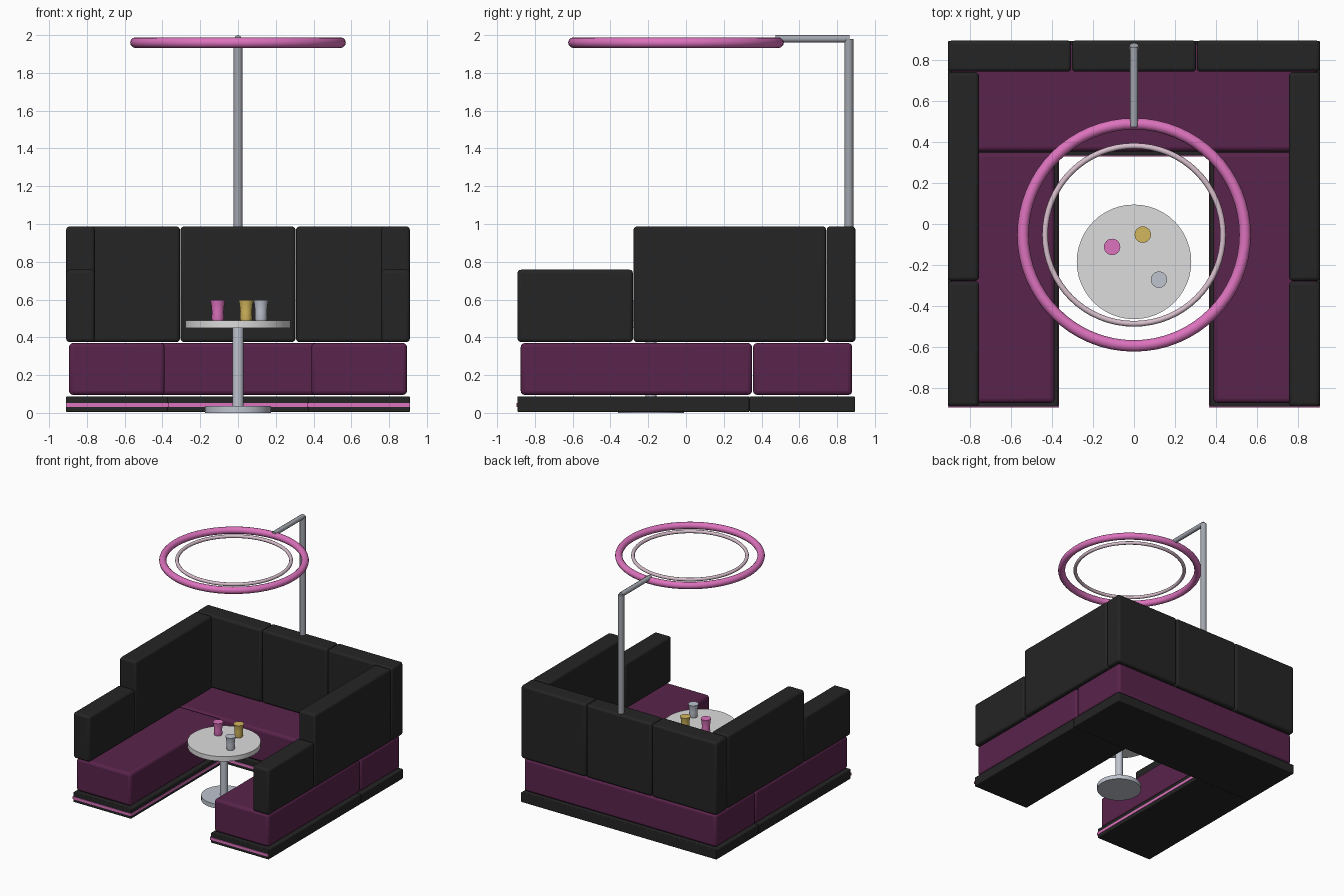
import bpy, math

if "Cube" in bpy.data.objects:
    bpy.data.objects.remove(bpy.data.objects["Cube"])


def material(name, rgb):
    m = bpy.data.materials.new(name)
    m.diffuse_color = (*rgb, 1)
    m.use_nodes = True
    m.node_tree.nodes["Principled BSDF"].inputs["Base Color"].default_value = m.diffuse_color
    return m


CHARCOAL = material("charcoal", (0.018, 0.018, 0.018))
PLUM = material("plum", (0.1, 0.017, 0.07))
PINK = material("neon pink", (0.72, 0.17, 0.51))
PALE = material("pale pink", (0.68, 0.52, 0.6))
STEEL = material("steel", (0.36, 0.38, 0.42))
WHITE = material("table white", (0.72, 0.72, 0.72))
GOLD = material("gold", (0.65, 0.47, 0.11))
SILVER = material("silver", (0.52, 0.55, 0.62))


def finish(name, mat):
    o = bpy.context.object
    o.name = name
    o.data.materials.append(mat)
    return o


def smooth(angle=40):
    bpy.ops.object.shade_smooth_by_angle(angle=math.radians(angle))


def box(name, x, y, z, mat, bevel=0.0):
    """Box from (min, max) ranges with optional rounded edges."""
    bpy.ops.mesh.primitive_cube_add(
        size=1, location=[(r[0] + r[1]) / 2 for r in (x, y, z)])
    o = finish(name, mat)
    o.scale = [r[1] - r[0] for r in (x, y, z)]
    bpy.ops.object.transform_apply(location=False, rotation=False, scale=True)
    if bevel:
        b = o.modifiers.new("rounded edges", 'BEVEL')
        b.width, b.segments = bevel, 3
        smooth()
    return o


def pair(name, x, y, z, mat, bevel=0.0):
    """The same box on the right and, mirrored, on the left."""
    box("right_" + name, x, y, z, mat, bevel)
    box("left_" + name, (-x[1], -x[0]), y, z, mat, bevel)


def rod(name, r, z0, z1, x, y, mat, sides=32):
    bpy.ops.mesh.primitive_cylinder_add(
        vertices=sides, radius=r, depth=z1 - z0, location=(x, y, (z0 + z1) / 2))
    o = finish(name, mat)
    smooth(50)
    return o


def ring(name, major, minor, mat):
    bpy.ops.mesh.primitive_torus_add(
        major_radius=major, minor_radius=minor, major_segments=64,
        minor_segments=12, location=(0, -0.053, 1.96))
    finish(name, mat)
    smooth(60)


def lathe(name, profile, x, y, mat, sides=24):
    """Solid of revolution from (radius, z) points, closed at both ends."""
    verts, faces = [], []
    for r, z in profile:
        for i in range(sides):
            a = 2 * math.pi * i / sides
            verts.append((r * math.cos(a), r * math.sin(a), z))
    for k in range(len(profile) - 1):
        for i in range(sides):
            j = (i + 1) % sides
            faces.append((k * sides + i, k * sides + j,
                          (k + 1) * sides + j, (k + 1) * sides + i))
    faces.append(tuple(reversed(range(sides))))
    faces.append(tuple(range(len(verts) - sides, len(verts))))
    mesh = bpy.data.meshes.new(name)
    mesh.from_pydata(verts, [], faces)
    o = bpy.data.objects.new(name, mesh)
    bpy.context.collection.objects.link(o)
    o.location = (x, y, 0)
    bpy.context.view_layer.objects.active = o
    bpy.ops.object.select_all(action='DESELECT')
    o.select_set(True)
    finish(name, mat)
    smooth()


# Plinth in a U shape
BASE_Z = (0.005, 0.087)
pair("plinth", (0.37, 0.91), (-0.893, 0.335), BASE_Z, CHARCOAL, 0.006)
box("back_plinth", (-0.91, 0.91), (0.335, 0.895), BASE_Z, CHARCOAL, 0.006)

# Light strips along the front and the inside of the plinth
STRIP_Z = (0.031, 0.053)
pair("front_light_strip", (0.367, 0.91), (-0.898, -0.892), STRIP_Z, PINK)
pair("inner_light_strip", (0.366, 0.372), (-0.893, 0.335), STRIP_Z, PINK)
box("back_light_strip", (-0.368, 0.368), (0.331, 0.337), STRIP_Z, PINK)

# Seat cushions
SEAT_Z = (0.095, 0.37)
pair("seat_cushion", (0.388, 0.895), (-0.875, 0.35), SEAT_Z, PLUM, 0.022)
box("back_seat_cushion", (-0.895, 0.895), (0.355, 0.88), SEAT_Z, PLUM, 0.022)

# Backrests and lower armrests
REST_Z = (0.375, 0.987)
for name, x0, x1 in (("left", -0.91, -0.307), ("middle", -0.304, 0.304),
                     ("right", 0.307, 0.91)):
    box(name + "_rear_backrest", (x0, x1), (0.745, 0.897), REST_Z, CHARCOAL, 0.018)
pair("side_backrest", (0.758, 0.91), (-0.278, 0.742), REST_Z, CHARCOAL, 0.018)
pair("armrest", (0.758, 0.91), (-0.892, -0.281), (0.375, 0.758), CHARCOAL, 0.018)

# Lamp post, arm and rings
rod("lamp_post", 0.024, 0.4, 1.98, 0, 0.862, STEEL, 12)
arm = rod("lamp_arm", 0.02, -0.195, 0.195, 0, 0.67, STEEL, 8)
arm.location.z = 1.98
arm.rotation_euler.x = math.pi / 2
ring("outer_lamp_ring", 0.543, 0.028, PINK)
ring("inner_lamp_ring", 0.435, 0.014, PALE)

# Table
TY = -0.185
rod("table_foot", 0.175, 0.0, 0.036, 0, TY, SILVER, 40)
rod("table_leg", 0.03, 0.03, 0.452, 0, TY, SILVER, 20)
rod("table_top", 0.28, 0.449, 0.489, 0, TY, WHITE, 48)

# Cups with a flared rim
CUP = [(0.029, 0.487), (0.033, 0.5), (0.031, 0.535), (0.035, 0.575), (0.04, 0.597)]
for name, x, y, mat in (("pink_cup", -0.107, -0.112, PINK),
                        ("gold_cup", 0.043, -0.052, GOLD),
                        ("silver_cup", 0.122, -0.272, SILVER)):
    lathe(name, CUP, x, y, mat)
